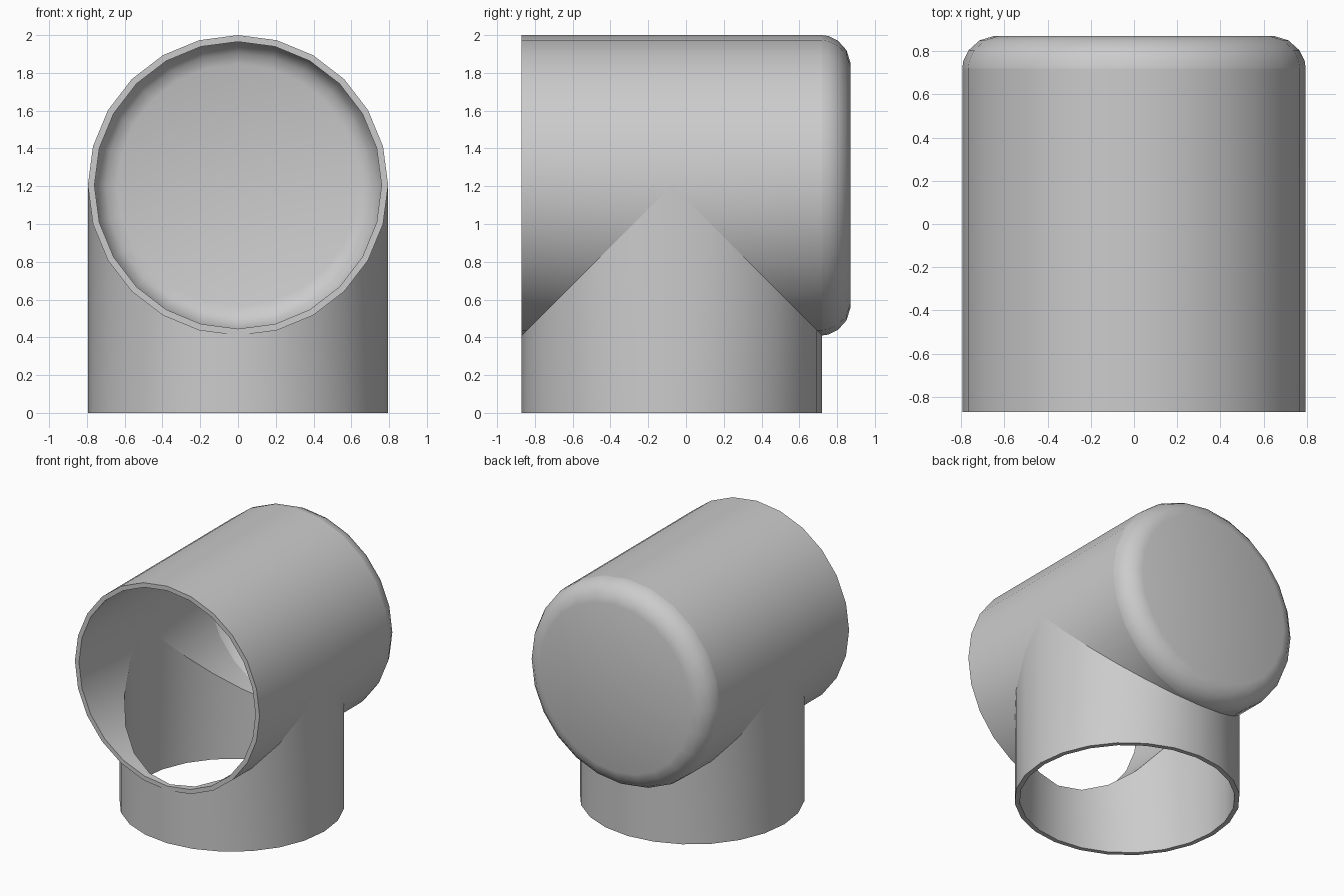
import bpy, bmesh, math
from mathutils import Vector, Matrix

if "Cube" in bpy.data.objects:
    bpy.data.objects.remove(bpy.data.objects["Cube"])

SIDES = 24
R, INNER = 0.795, 0.76        # outer and inner pipe radius
AXIS_Z, AXIS_Y = 1.205, -0.075  # height of the main axis, position of the branch axis
FRONT, BACK = -0.87, 0.72

grey = bpy.data.materials.new("plain grey")
grey.use_nodes = True
colour = (0.6, 0.6, 0.6, 1)
grey.diffuse_color = colour
grey.node_tree.nodes["Principled BSDF"].inputs["Base Color"].default_value = colour


def lathe(profile, closed=True):
    """Revolve (radius, height) points about z."""
    bm = bmesh.new()
    verts = [bm.verts.new((r, 0, h)) for r, h in profile]
    pairs = list(zip(verts, verts[1:]))
    if closed:
        pairs.append((verts[-1], verts[0]))
    edges = [bm.edges.new(p) for p in pairs]
    bmesh.ops.spin(bm, geom=verts + edges, axis=(0, 0, 1), cent=(0, 0, 0),
                   angle=math.tau, steps=SIDES)
    bmesh.ops.remove_doubles(bm, verts=bm.verts, dist=1e-4)
    bmesh.ops.recalc_face_normals(bm, faces=bm.faces)
    return bm


def mitre(bm, keep_branch):
    """Cut along the two 45 degree seams and keep one side of them."""
    corner = Vector((0, AXIS_Y, AXIS_Z))
    for side in (-1, 1):
        bmesh.ops.bisect_plane(bm, geom=bm.verts[:] + bm.edges[:] + bm.faces[:],
                               dist=1e-5, plane_co=corner, plane_no=(0, side, 1))
    waste = []
    for f in bm.faces:
        c = f.calc_center_median() - corner
        if (-c.z > abs(c.y)) != keep_branch:
            waste.append(f)
    bmesh.ops.delete(bm, geom=waste, context="FACES")


def finish(bm, name):
    mesh = bpy.data.meshes.new(name)
    bm.to_mesh(mesh)
    bm.free()
    mesh.materials.append(grey)
    obj = bpy.data.objects.new(name, mesh)
    bpy.context.collection.objects.link(obj)
    bpy.ops.object.select_all(action="DESELECT")
    obj.select_set(True)
    bpy.context.view_layer.objects.active = obj
    bpy.ops.object.shade_smooth_by_angle(angle=math.radians(35))


# Turns the lathe axis from z to y, at the height of the main pipe
lay_down = Matrix.Translation((0, 0, AXIS_Z)) @ Matrix.Rotation(-math.pi / 2, 4, "X")

# Main horizontal pipe
pipe = lathe([(INNER, BACK), (INNER, FRONT), (R, FRONT), (R, BACK)])
pipe.transform(lay_down)
mitre(pipe, False)
finish(pipe, "main_pipe")

# Vertical branch, open at the bottom
branch = lathe([(INNER, 0), (R, 0), (R, AXIS_Z), (INNER, AXIS_Z)])
branch.transform(Matrix.Translation((0, AXIS_Y, 0)))
mitre(branch, True)
finish(branch, "branch_pipe")

# Rounded hollow cap closing the back
cap = lathe([(0, 0.835), (0.64, 0.835), (0.70, 0.815), (0.74, 0.775), (INNER, BACK),
             (R, BACK), (0.79, 0.755), (0.765, 0.805), (0.715, 0.85),
             (0.65, 0.87), (0, 0.87)], closed=False)
cap.transform(lay_down)
finish(cap, "end_cap")
